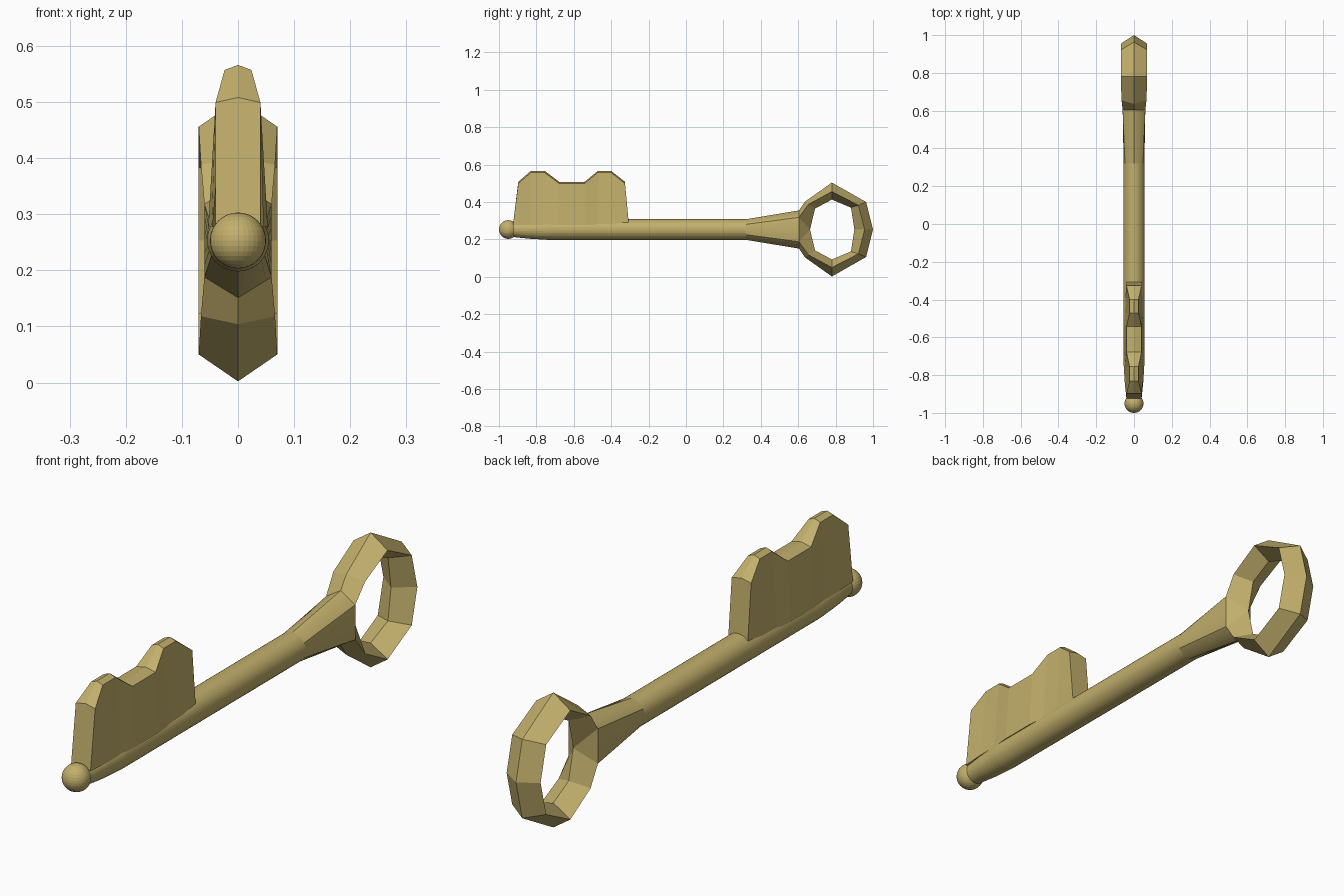
import bpy, bmesh, math
from mathutils import Vector

if "Cube" in bpy.data.objects:
    bpy.data.objects.remove(bpy.data.objects["Cube"])

CZ = 0.253  # height of the key's axis

brass = bpy.data.materials.new("brass")
brass.diffuse_color = (0.54, 0.43, 0.15, 1)
brass.use_nodes = True
brass.node_tree.nodes["Principled BSDF"].inputs["Base Color"].default_value = brass.diffuse_color


def finish(name, bm):
    bmesh.ops.remove_doubles(bm, verts=bm.verts, dist=1e-5)
    bmesh.ops.recalc_face_normals(bm, faces=bm.faces)
    mesh = bpy.data.meshes.new(name)
    bm.to_mesh(mesh)
    bm.free()
    mesh.materials.append(brass)
    obj = bpy.data.objects.new(name, mesh)
    bpy.context.collection.objects.link(obj)
    return obj


def loft(name, sections, closed=False):
    """Skin a list of equal-length closed loops."""
    bm = bmesh.new()
    loops = [[bm.verts.new(p) for p in s] for s in sections]
    n = len(loops[0])
    pairs = list(zip(loops, loops[1:]))
    if closed:
        pairs.append((loops[-1], loops[0]))
    for a, b in pairs:
        for i in range(n):
            j = (i + 1) % n
            bm.faces.new((a[i], a[j], b[j], b[i]))
    if not closed:
        bm.faces.new(loops[0])
        bm.faces.new(loops[-1])
    return finish(name, bm)


# Shaft: round rod tapering at the tip and flaring to a hexagon at the ring
N = 36
corners = [(0, 0.102), (0.06, 0.065), (0.06, -0.065),
           (0, -0.102), (-0.06, -0.065), (-0.06, 0.065)]


def circle(y, r):
    return [(r * math.sin(2 * math.pi * i / N), y, CZ + r * math.cos(2 * math.pi * i / N))
            for i in range(N)]


def hexagon(y):
    per, pts = N // 6, []
    for k in range(6):
        a, b = Vector(corners[k]), Vector(corners[(k + 1) % 6])
        for i in range(per):
            p = a.lerp(b, i / per)
            pts.append((p.x, y, CZ + p.y))
    return pts


loft("shaft", [circle(-0.925, 0.04), circle(-0.84, 0.049), circle(-0.74, 0.055),
               circle(0.32, 0.055), hexagon(0.604)])

# Ring: diamond section (outer ridge, side edges, inner ridge) swept round the bow
# each row: outer (y, dz), side (y, dz, half width), inner (y, dz)
upper = [
    ((0.604, 0.102), (0.604, 0.065, 0.06), (0.663, 0.0)),
    ((0.636, 0.149), (0.655, 0.135, 0.066), (0.69, 0.112)),
    ((0.78, 0.251), (0.78, 0.203, 0.07), (0.78, 0.16)),
    ((0.963, 0.147), (0.922, 0.13, 0.07), (0.882, 0.117)),
]
tip = ((1.0, 0.0), (0.955, 0.0, 0.07), (0.90, 0.0))
lower = [((o[0], -o[1]), (s[0], -s[1], s[2]), (i[0], -i[1])) for o, s, i in reversed(upper)]
loft("ring", [[(0, o[0], CZ + o[1]), (s[2], s[0], CZ + s[1]),
               (0, i[0], CZ + i[1]), (-s[2], s[0], CZ + s[1])]
              for o, s, i in upper + [tip] + lower], closed=True)

# Bit: toothed blade with a slightly ridged top and a wavy thickness
# each row: base y, base half width, top y, top half width, top z
blade = [
    (-0.925, 0.040, -0.897, 0.040, 0.508),
    (-0.835, 0.046, -0.830, 0.024, 0.566),
    (-0.755, 0.047, -0.755, 0.024, 0.566),
    (-0.680, 0.053, -0.678, 0.040, 0.508),
    (-0.540, 0.053, -0.542, 0.040, 0.508),
    (-0.470, 0.047, -0.472, 0.024, 0.566),
    (-0.395, 0.046, -0.400, 0.024, 0.566),
    (-0.305, 0.040, -0.326, 0.040, 0.508),
]
loft("bit", [[(-b, yb, 0.277), (-t, yt, z - 0.009), (0, yt, z), (t, yt, z - 0.009), (b, yb, 0.277)]
             for b, yb, t, yt, z in [(r[1], r[0], r[3], r[2], r[4]) for r in blade]])

# Ball on the tip of the shaft
bm = bmesh.new()
bmesh.ops.create_uvsphere(bm, u_segments=32, v_segments=16, radius=0.05)
bmesh.ops.translate(bm, verts=bm.verts, vec=(0, -0.95, CZ))
finish("tip_ball", bm)
